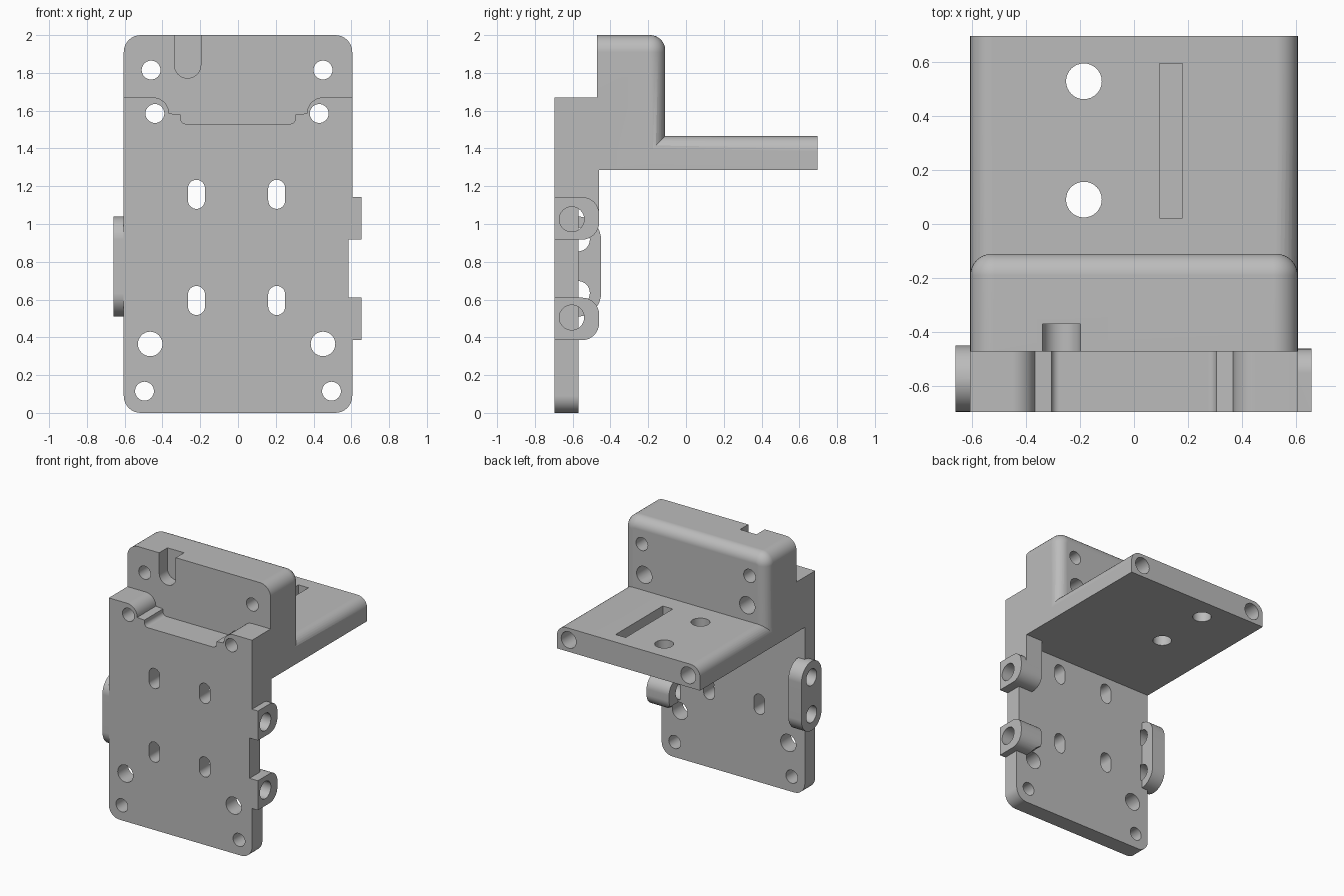
import bpy
import bmesh
import math

cube = bpy.data.objects.get("Cube")
if cube:
    bpy.data.objects.remove(cube, do_unlink=True)

grey = bpy.data.materials.new("plain_grey")
grey.use_nodes = True
GREY = (0.5, 0.5, 0.5, 1)
grey.diffuse_color = GREY
grey.node_tree.nodes["Principled BSDF"].inputs["Base Color"].default_value = GREY


def arc(cu, cv, r, start, end, steps=8):
    """Points along an arc, angles in degrees."""
    angles = [math.radians(start + (end - start) * i / steps) for i in range(steps + 1)]
    return [(cu + r * math.cos(a), cv + r * math.sin(a)) for a in angles]


def rounded(u0, u1, v0, v1, radii=(0, 0, 0, 0)):
    """Rectangle outline; radii run lower left, lower right, upper right, upper left."""
    corners = [(u0, v0, 1, 1), (u1, v0, -1, 1), (u1, v1, -1, -1), (u0, v1, 1, -1)]
    pts = []
    for i, ((u, v, su, sv), r) in enumerate(zip(corners, radii)):
        pts += arc(u + su * r, v + sv * r, r, 180 + 90 * i, 270 + 90 * i) if r else [(u, v)]
    return pts


def slot(u, v, r, half=0):
    """Round hole, or an upright slot when half is set."""
    return rounded(u - r, u + r, v - half - r, v + half + r, [r] * 4)


def prism(name, outline, axis, low, high):
    """Extrude a 2D outline along x, y or z."""
    place = {"x": lambda u, v: (low, u, v),
             "y": lambda u, v: (u, low, v),
             "z": lambda u, v: (u, v, low)}[axis]
    pts = []
    for p in outline:
        if not pts or math.dist(p, pts[-1]) > 1e-5:
            pts.append(p)
    if math.dist(pts[0], pts[-1]) < 1e-5:
        pts.pop()
    bm = bmesh.new()
    base = bm.faces.new([bm.verts.new(place(*p)) for p in pts])
    made = bmesh.ops.extrude_face_region(bm, geom=[base])["geom"]
    shift = [(high - low) * (axis == a) for a in "xyz"]
    bmesh.ops.translate(bm, vec=shift, verts=[g for g in made if isinstance(g, bmesh.types.BMVert)])
    bmesh.ops.recalc_face_normals(bm, faces=bm.faces)
    mesh = bpy.data.meshes.new(name)
    bm.to_mesh(mesh)
    bm.free()
    mesh.materials.append(grey)
    obj = bpy.data.objects.new(name, mesh)
    bpy.context.collection.objects.link(obj)
    return obj


def combine(target, other, operation):
    mod = target.modifiers.new("combine", "BOOLEAN")
    mod.operation = operation
    mod.solver = "EXACT"
    mod.object = other
    bpy.context.view_layer.objects.active = target
    bpy.ops.object.modifier_apply(modifier=mod.name)
    bpy.data.objects.remove(other, do_unlink=True)


W = 0.605                    # half width
FRONT, PLATE_BACK = -0.695, -0.57
UNDER = 1.285                # underside of the shelf

# Front plate with rounded lower corners and an edge notch
body = prism("mounting_bracket", rounded(-W, W, 0, 1.4, (0.09, 0.09, 0, 0)), "y", FRONT, PLATE_BACK)
combine(body, prism("notch", rounded(0.585, 0.7, 0.61, 0.92), "y", -0.8, -0.5), "DIFFERENCE")

# Thick collar with a stepped pocket in its top edge
right = [(W, UNDER), (W, 1.67)] + arc(0.45, 1.585, 0.085, 90, 180)
right += [(0.305, 1.58)] + arc(0.275, 1.56, 0.03, 0, -90)
left = [(-u, v) for u, v in reversed(right)]
combine(body, prism("collar", right + left, "y", FRONT, -0.4), "UNION")

# Upper block, its back edges rounded over
block = prism("upper_block", rounded(-W, W, UNDER, 2, (0, 0, 0.09, 0.09)), "y", -0.47, -0.11)
bm = bmesh.new()
bm.from_mesh(block.data)
edges = [e for e in bm.edges
         if all(v.co.y > -0.12 for v in e.verts) and max(v.co.z for v in e.verts) > UNDER + 0.01]
bmesh.ops.bevel(bm, geom=edges, offset=0.08, segments=8, profile=0.5, affect="EDGES")
bm.to_mesh(block.data)
bm.free()
combine(body, block, "UNION")

# Shelf with rounded upper sides
combine(body, prism("shelf", rounded(-W, W, UNDER, 1.465, (0, 0, 0.08, 0.08)), "y", -0.4, 0.695), "UNION")

# Two lugs on the left edge, with a rib up to the shelf
for z in (0.4975, 1.03):
    outline = rounded(FRONT, -0.46, z - 0.1125, z + 0.1125, (0, 0.09, 0.09, 0))
    combine(body, prism("left_lug", outline, "x", 0.465, 0.655), "UNION")
combine(body, prism("rib", rounded(0.465, W, 1.03, 1.32), "y", -0.6, -0.46), "UNION")

# Long rounded lug on the right edge
combine(body, prism("right_lug", slot(-0.572, 0.775, 0.1225, 0.1425), "x", -0.66, -0.55), "UNION")

# Holes: outline, axis, start, end
cuts = []
for s in (-1, 1):
    cuts += [
        (slot(0.495 * s, 0.115, 0.05), "y", -0.8, -0.4),
        (slot(0.4575 * s - 0.0075, 0.365, 0.065), "y", -0.8, -0.4),
        (slot(0.455 * s - 0.005, 1.815, 0.05), "y", -0.8, 0),
        (slot(0.435 * s - 0.005, 1.585, 0.05), "y", -0.8, 0),
        (slot(0.435 * s - 0.005, 1.585, 0.065), "y", -0.3, 0),
        (slot(0.505 * s, 1.375, 0.063), "y", 0.35, 0.8),
    ]
    for z in (0.595, 1.157):
        cuts.append((slot(0.2125 * s - 0.0075, z, 0.045, 0.032), "y", -0.8, -0.5))
cuts += [(slot(-0.605, z, 0.066), "x", 0.45, 0.7) for z in (0.505, 1.025)]
cuts += [(slot(-0.572, z, 0.063), "x", -0.7, -0.54) for z in (0.635, 0.918)]
cuts += [(slot(-0.185, y, 0.066), "z", 1.2, 1.6) for y in (0.09, 0.527)]
# Blind slot in the shelf and cable groove in the block
cuts.append((rounded(0.095, 0.18, 0.023, 0.593), "z", 1.35, 1.6))
cuts.append((rounded(-0.337, -0.197, 1.772, 2.1, (0.07, 0.07, 0, 0)), "y", -0.6, -0.37))
for outline, axis, low, high in cuts:
    combine(body, prism("cutter", outline, axis, low, high), "DIFFERENCE")

# Smooth rounds, crisp edges
bpy.ops.object.select_all(action="DESELECT")
body.select_set(True)
bpy.context.view_layer.objects.active = body
bpy.ops.object.shade_smooth_by_angle(angle=math.radians(30))
weighted = body.modifiers.new("weighted_normals", "WEIGHTED_NORMAL")
weighted.keep_sharp = True
